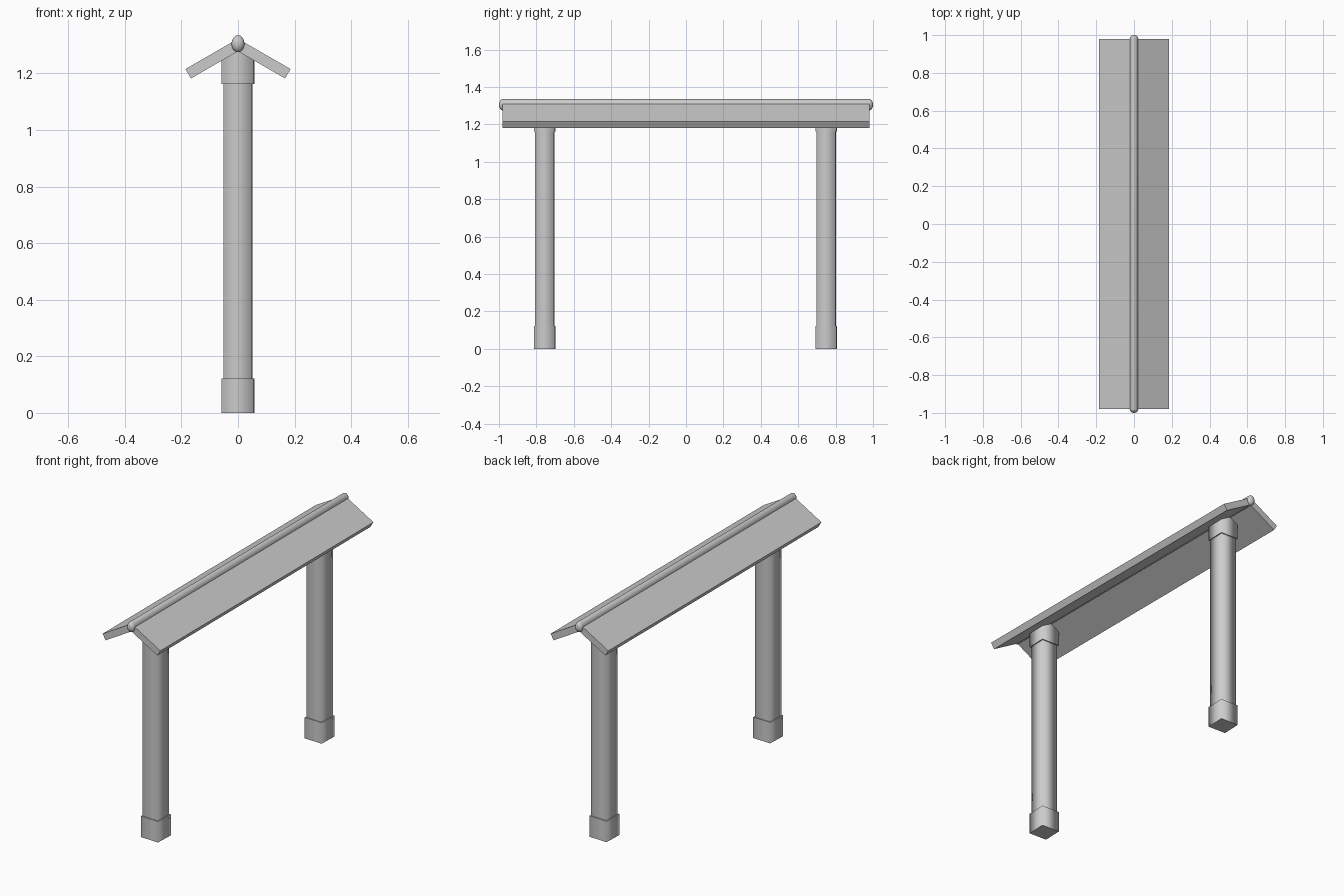
import bpy
import bmesh
from math import sin, cos, pi, radians

cube = bpy.data.objects.get("Cube")
if cube:
    bpy.data.objects.remove(cube, do_unlink=True)

grey = bpy.data.materials.new("light grey")
grey.use_nodes = True
colour = (0.6, 0.6, 0.6, 1)
grey.diffuse_color = colour
grey.node_tree.nodes["Principled BSDF"].inputs["Base Color"].default_value = colour


def loft(name, rings, smooth):
    """Skin a list of equal closed rings, cap both ends."""
    bm = bmesh.new()
    loops = [[bm.verts.new(p) for p in ring] for ring in rings]
    n = len(loops[0])
    for a, b in zip(loops, loops[1:]):
        for i in range(n):
            j = (i + 1) % n
            bm.faces.new((a[i], a[j], b[j], b[i])).smooth = smooth
    bm.faces.new(loops[0])
    bm.faces.new(loops[-1])
    bmesh.ops.recalc_face_normals(bm, faces=bm.faces)
    mesh = bpy.data.meshes.new(name)
    bm.to_mesh(mesh)
    bm.free()
    mesh.materials.append(grey)
    obj = bpy.data.objects.new(name, mesh)
    bpy.context.collection.objects.link(obj)
    return obj


def square_block(name, half, bottom, top, y):
    """Softly shaded square block, turned a touch about its axis."""
    ring = [(-half, -half), (half, -half), (half, half), (-half, half)]
    obj = loft(name, [[(px, py, z) for px, py in ring] for z in (bottom, top)], True)
    obj.location.y = y
    obj.rotation_euler.z = radians(-2)
    return obj


# Two posts, each with a foot and a cap under the roof
for side, y in (("front", -0.755), ("back", 0.75)):
    square_block(side + "_post", 0.05, 0.1, 1.2, y)
    square_block(side + "_post_foot", 0.056, 0, 0.122, y)
    square_block(side + "_post_cap", 0.056, 1.162, 1.28, y)

# Sloping roof boards meeting at the ridge
for side, s in (("left", 1), ("right", -1)):
    profile = [(0, 1.278), (s * 0.166, 1.182), (s * 0.186, 1.215), (0, 1.322)]
    loft(side + "_roof_board", [[(x, y, z) for x, z in profile] for y in (-0.98, 0.98)], False)

# Rounded ridge pole with domed ends
dome = [(0.98 + 0.02 * sin(a), cos(a)) for a in (k * pi / 12 for k in range(6))]
spine = [(-y, r) for y, r in reversed(dome)] + dome
loft("ridge_pole",
     [[(0.023 * r * cos(t), y, 1.305 + 0.03 * r * sin(t))
       for t in (k * pi / 8 for k in range(16))] for y, r in spine], True)
